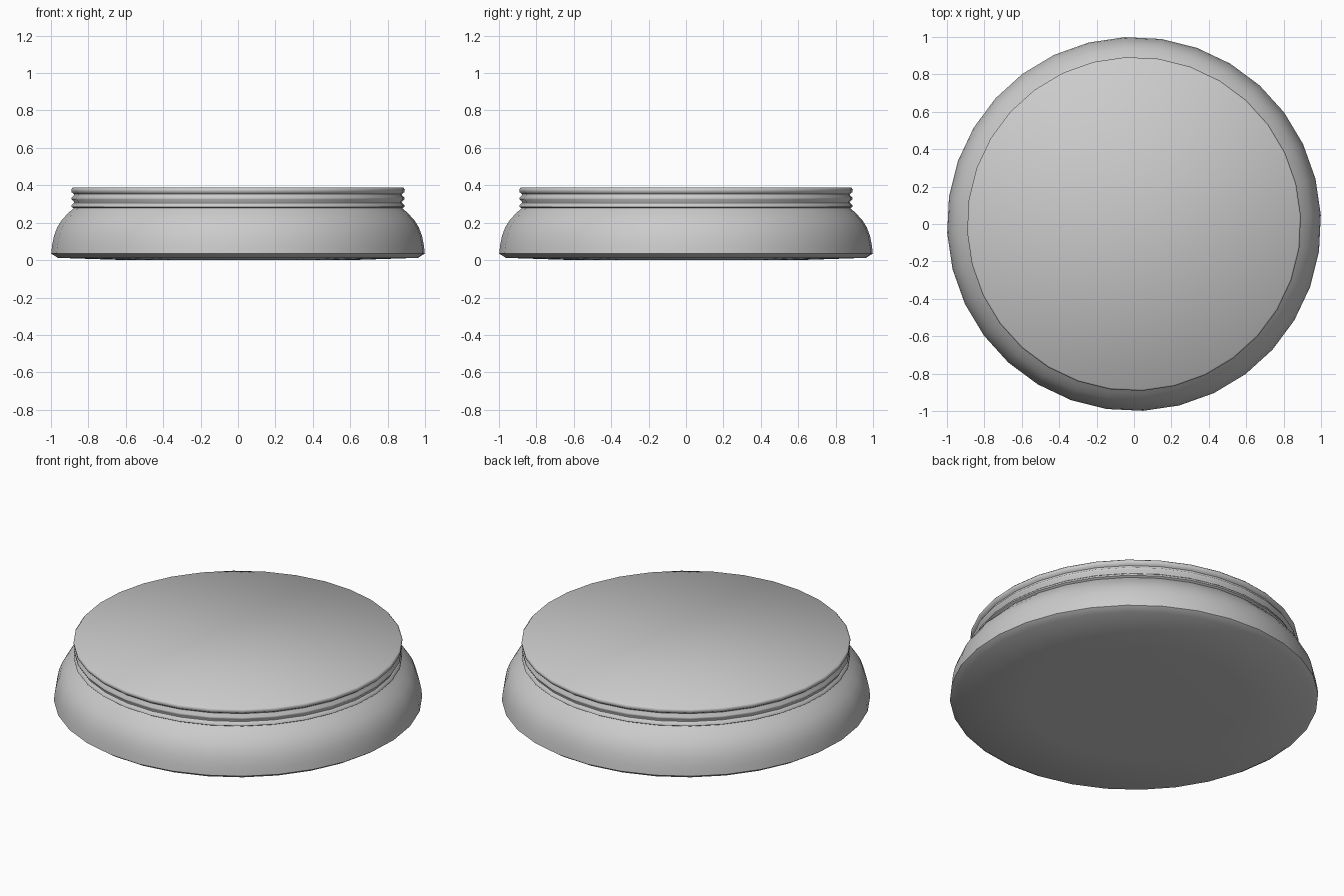
import bpy, bmesh, math

cube = bpy.data.objects.get("Cube")
if cube:
    bpy.data.objects.remove(cube, do_unlink=True)

SIDES = 32
START = math.radians(2.8)

grey = bpy.data.materials.new("light grey")
grey.use_nodes = True
colour = (0.6, 0.6, 0.6, 1)
grey.diffuse_color = colour
grey.node_tree.nodes["Principled BSDF"].inputs["Base Color"].default_value = colour


def lathe(name, profile, material):
    """Turn a (radius, height) profile into a closed round solid."""
    bm = bmesh.new()
    rings = []
    for r, z in profile:
        rings.append([bm.verts.new((r * math.cos(START + i * math.tau / SIDES),
                                    r * math.sin(START + i * math.tau / SIDES), z))
                      for i in range(SIDES)])
    for low, high in zip(rings, rings[1:]):
        for i in range(SIDES):
            j = (i + 1) % SIDES
            bm.faces.new((low[i], low[j], high[j], high[i]))
    bm.faces.new(rings[-1])
    bm.faces.new(rings[0][::-1])
    mesh = bpy.data.meshes.new(name)
    bm.to_mesh(mesh)
    bm.free()
    mesh.materials.append(material)
    obj = bpy.data.objects.new(name, mesh)
    bpy.context.collection.objects.link(obj)
    bpy.ops.object.select_all(action="DESELECT")
    obj.select_set(True)
    bpy.context.view_layer.objects.active = obj
    bpy.ops.object.shade_smooth_by_angle(angle=math.radians(50))
    return obj


# Slightly domed underside, chamfered foot and rounded shoulder
foot = [(0.6, 0.0), (0.965, 0.012), (1.0, 0.035)]
shoulder = [(0.995, 0.08), (0.985, 0.13), (0.968, 0.175),
            (0.943, 0.215), (0.91, 0.25), (0.88, 0.278)]
# Neck with two shallow grooves below the flat top
neck = [(0.892, 0.285), (0.89, 0.295), (0.878, 0.305), (0.878, 0.312),
        (0.89, 0.324), (0.89, 0.335), (0.878, 0.346), (0.878, 0.353),
        (0.891, 0.363), (0.893, 0.378), (0.885, 0.387)]

lathe("round_base", foot + shoulder + neck, grey)
